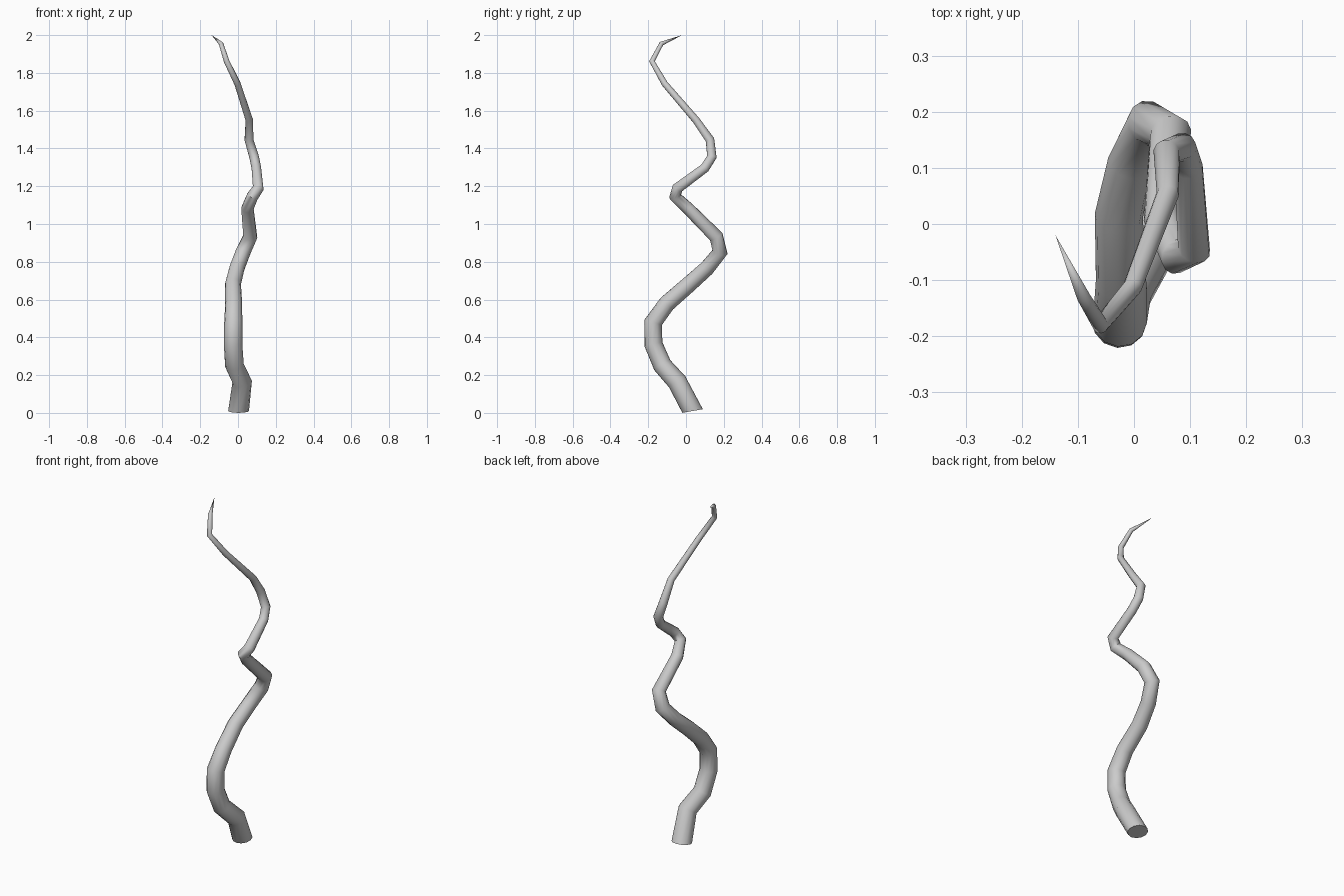
import bpy, bmesh, math
from mathutils import Vector

if "Cube" in bpy.data.objects:
    bpy.data.objects.remove(bpy.data.objects["Cube"])

SIDES = 12
# centre line of the twisted stalk: x, y, z, radius
PATH = [
    (0.003, 0.035, 0.010, 0.055), (0.022, -0.047, 0.165, 0.052),
    (-0.019, -0.125, 0.252, 0.050), (-0.026, -0.173, 0.365, 0.049),
    (-0.025, -0.173, 0.480, 0.048), (-0.023, -0.102, 0.578, 0.045),
    (-0.027, 0.015, 0.680, 0.043), (-0.006, 0.110, 0.765, 0.041),
    (0.027, 0.180, 0.852, 0.041), (0.065, 0.160, 0.933, 0.038),
    (0.050, 0.010, 1.083, 0.033), (0.077, -0.058, 1.147, 0.032),
    (0.107, -0.045, 1.190, 0.030), (0.097, 0.100, 1.297, 0.026),
    (0.085, 0.137, 1.356, 0.026), (0.058, 0.127, 1.445, 0.024),
    (0.060, 0.053, 1.550, 0.020), (-0.003, -0.113, 1.743, 0.017),
    (-0.060, -0.180, 1.861, 0.015), (-0.090, -0.130, 1.955, 0.012),
]
TIP = Vector((-0.14, -0.02, 2.0))

pts = [Vector(p[:3]) for p in PATH] + [TIP]
bm = bmesh.new()
rings = []
direction = Vector((0, 0, 1))
u = Vector((1, 0, 0))
for i, p in enumerate(PATH):
    # each ring faces halfway between its neighbouring segments
    if i == 0:
        direction = Vector((0, -0.18, 1)).normalized()
    else:
        direction = ((pts[i] - pts[i - 1]).normalized()
                     + (pts[i + 1] - pts[i]).normalized()).normalized()
    u = (u - direction * u.dot(direction)).normalized()
    v = direction.cross(u)
    ring = []
    for k in range(SIDES):
        a = math.tau * k / SIDES
        ring.append(bm.verts.new(pts[i] + p[3] * (math.cos(a) * u + math.sin(a) * v)))
    rings.append(ring)

# side walls, base cap and pointed tip
for lo, hi in zip(rings, rings[1:]):
    for k in range(SIDES):
        n = (k + 1) % SIDES
        bm.faces.new((lo[k], lo[n], hi[n], hi[k]))
bm.faces.new(rings[0][::-1])
tip = bm.verts.new(TIP)
for k in range(SIDES):
    bm.faces.new((rings[-1][k], rings[-1][(k + 1) % SIDES], tip))

mesh = bpy.data.meshes.new("twisted_stalk")
bm.to_mesh(mesh)
bm.free()
stalk = bpy.data.objects.new("twisted_stalk", mesh)
bpy.context.collection.objects.link(stalk)
bpy.context.view_layer.objects.active = stalk
stalk.select_set(True)
bpy.ops.object.shade_smooth_by_angle(angle=math.radians(50))
